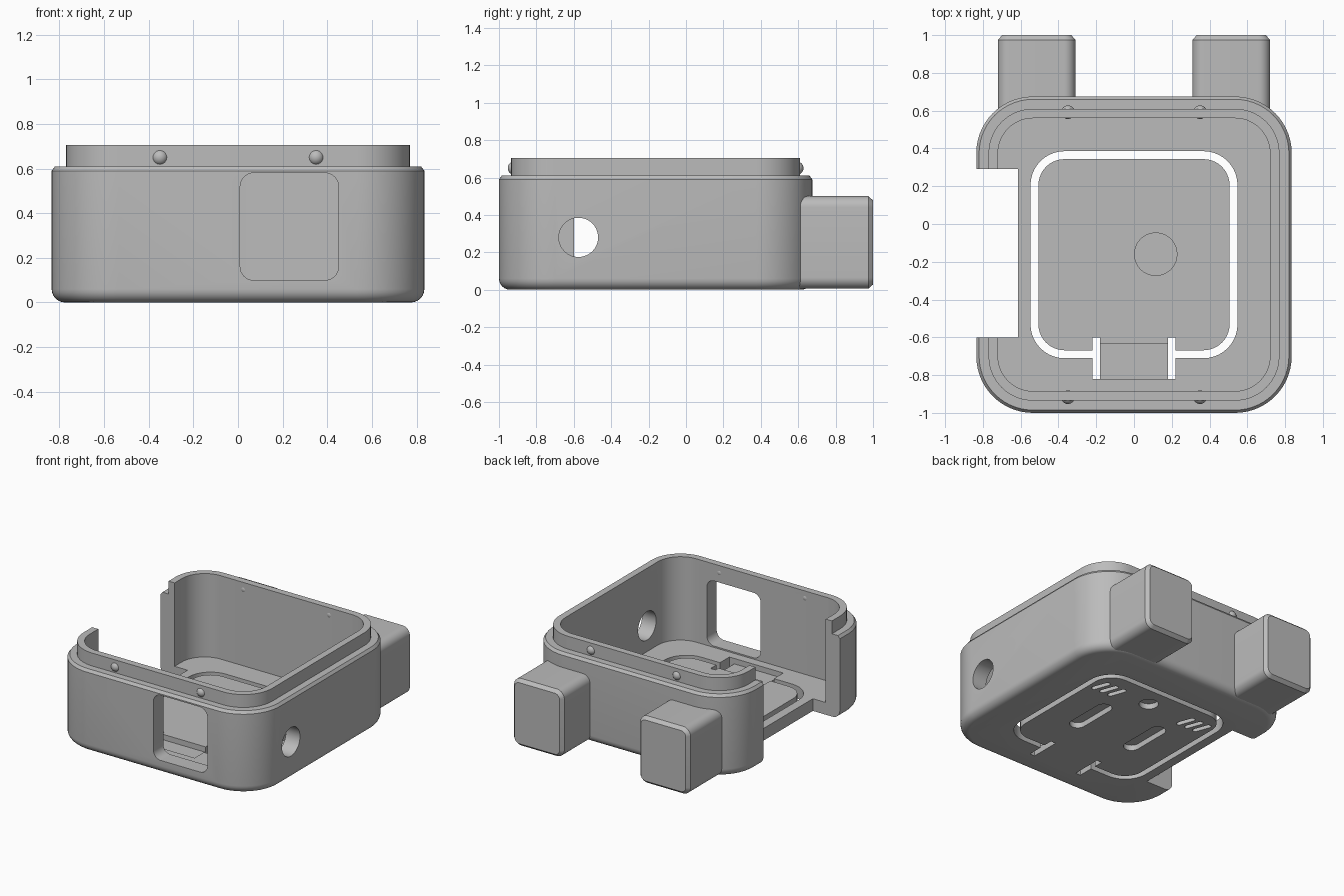
import bpy, bmesh
from math import cos, sin, pi, radians
from mathutils import Matrix, Vector

if "Cube" in bpy.data.objects:
    bpy.data.objects.remove(bpy.data.objects["Cube"])

grey = bpy.data.materials.new("plain grey")
grey.use_nodes = True
grey.diffuse_color = (0.5, 0.5, 0.5, 1)
grey.node_tree.nodes["Principled BSDF"].inputs["Base Color"].default_value = (0.5, 0.5, 0.5, 1)

AXES = {"x": lambda u, v, w: (w, u, v),
        "y": lambda u, v, w: (u, w, v),
        "z": lambda u, v, w: (u, v, w)}


def finish(name, bm):
    """Turn a bmesh into a named grey object."""
    bmesh.ops.recalc_face_normals(bm, faces=bm.faces)
    mesh = bpy.data.meshes.new(name)
    bm.to_mesh(mesh)
    bm.free()
    mesh.materials.append(grey)
    ob = bpy.data.objects.new(name, mesh)
    bpy.context.collection.objects.link(ob)
    return ob


def loft(name, centre, half, r, rings, axis="z", seg=10, tilt=0):
    """Rounded rectangle swept along an axis; rings are (inset, position)."""
    bm = bmesh.new()
    turn = Matrix.Rotation(tilt, 2)
    loops = []
    for inset, w in rings:
        loop = []
        rad = r - inset
        for q, (sx, sy) in enumerate([(1, 1), (-1, 1), (-1, -1), (1, -1)]):
            for i in range(seg + 1):
                a = (q + i / seg) * pi / 2
                p = Vector((sx * (half[0] - r) + rad * cos(a),
                            sy * (half[1] - r) + rad * sin(a)))
                p = turn @ p + Vector(centre)
                loop.append(bm.verts.new(AXES[axis](p.x, p.y, w)))
        loops.append(loop)
    n = len(loops[0])
    for a, b in zip(loops, loops[1:]):
        for i in range(n):
            bm.faces.new((a[i], a[(i + 1) % n], b[(i + 1) % n], b[i]))
    bm.faces.new(loops[0])
    bm.faces.new(loops[-1])
    bmesh.ops.remove_doubles(bm, verts=bm.verts, dist=1e-5)
    return finish(name, bm)


def box(name, lo, hi):
    bm = bmesh.new()
    bmesh.ops.create_cube(bm, size=1)
    for v in bm.verts:
        v.co = [l + (c + 0.5) * (h - l) for c, l, h in zip(v.co, lo, hi)]
    return finish(name, bm)


def cut(ob, cutter):
    """Subtract a cutter from a part and throw the cutter away."""
    mod = ob.modifiers.new("cut", "BOOLEAN")
    mod.operation, mod.solver, mod.object = "DIFFERENCE", "EXACT", cutter
    bpy.context.view_layer.objects.active = ob
    bpy.ops.object.modifier_apply(modifier=mod.name)
    bpy.data.objects.remove(cutter)


CY = -0.1625      # middle of the case along y
FLOOR = 0.09      # floor thickness
EDGE = 0.06       # bottom rounding
parts = []

# Case shell: rounded bottom edge, chamfered shoulder, raised lip
rings = [(EDGE * (1 - sin(a)), EDGE * (1 - cos(a)))
         for a in [i * pi / 12 for i in range(7)]]
rings += [(0, 0.59), (0.015, 0.61), (0.065, 0.61), (0.065, 0.705)]
case = loft("case", (0, CY), (0.835, 0.8375), 0.3, rings, seg=14)
parts.append(case)
cut(case, loft("cavity", (0, CY), (0.72, 0.7225), 0.185, [(0, FLOOR), (0, 1)], seg=14))

# Side opening, front window and round side hole
cut(case, box("side_opening", (-1, -0.6, -0.1), (-0.615, 0.29, 1)))
cut(case, loft("window", (0.23, 0.34), (0.22, 0.24), 0.06, [(0, -1.1), (0, -0.8)], "y"))
cut(case, loft("side_hole", (-0.575, 0.28), (0.105, 0.105), 0.105, [(0, 0.6), (0, 1)], "x"))

# Gap in the floor around the flexible panel and its hinge
cut(case, loft("panel_gap", (0, CY), (0.548, 0.548), 0.18, [(0, -0.1), (0, 0.2)]))
cut(case, box("hinge_gap", (-0.22, -0.82, -0.1), (0.22, -0.6, 0.2)))

# Flexible floor panel with a thin hinge
panel = loft("floor_panel", (0, CY), (0.506, 0.506), 0.138, [(0, 0), (0, FLOOR)])
parts.append(panel)
for s in (-1, 1):
    cut(panel, box("hinge_slot", (s * 0.2 - 0.02, -0.9, -0.1), (s * 0.2 + 0.02, -0.6, 0.2)))
cut(panel, box("hinge_step", (-0.19, -0.9, -0.1), (0.19, -0.635, 0.2)))
parts.append(box("hinge", (-0.18, -0.825, 0), (0.18, -0.63, 0.05)))
parts.append(loft("press_bump", (0.115, -0.16), (0.115, 0.115), 0.115,
                  [(0, FLOOR - 0.02), (0, 0.1)]))

# Shallow recesses in the underside of the panel
recess = [(0, -0.1), (0, 0.04)]
cut(panel, loft("round_recess", (0.04, 0.2), (0.065, 0.065), 0.065, recess))
for s in (-1, 1):
    cut(panel, loft("long_recess", (s * 0.235, -0.17), (0.055, 0.19), 0.055, recess))
    for i in (-1, 0, 1):
        # the tilt turns about the origin, so the slot centre is added afterwards
        cut(panel, loft("short_recess", (s * 0.37 + i * 0.07, 0.18), (0.018, 0.07), 0.018,
                        recess, seg=4, tilt=radians(20)))

# Two rounded blocks on the back
for s, side in ((1, "left"), (-1, "right")):
    parts.append(loft(side + "_back_block", (s * 0.515, 0.253), (0.205, 0.247), 0.06,
                      [(0, 0.6), (0, 0.975), (0.022, 1)], "y"))

# Snap nubs on the lip
for y, end in ((-0.917, "front"), (0.592, "back")):
    for s, side in ((1, "left"), (-1, "right")):
        bm = bmesh.new()
        bmesh.ops.create_uvsphere(bm, u_segments=24, v_segments=14, radius=0.036,
                                  matrix=Matrix.Translation((s * 0.35, y, 0.65)))
        parts.append(finish(f"{end}_{side}_nub", bm))

# Smooth curves, keep edges crisp
bpy.ops.object.select_all(action="DESELECT")
for ob in parts:
    ob.select_set(True)
bpy.context.view_layer.objects.active = case
bpy.ops.object.shade_smooth_by_angle(angle=radians(30))
